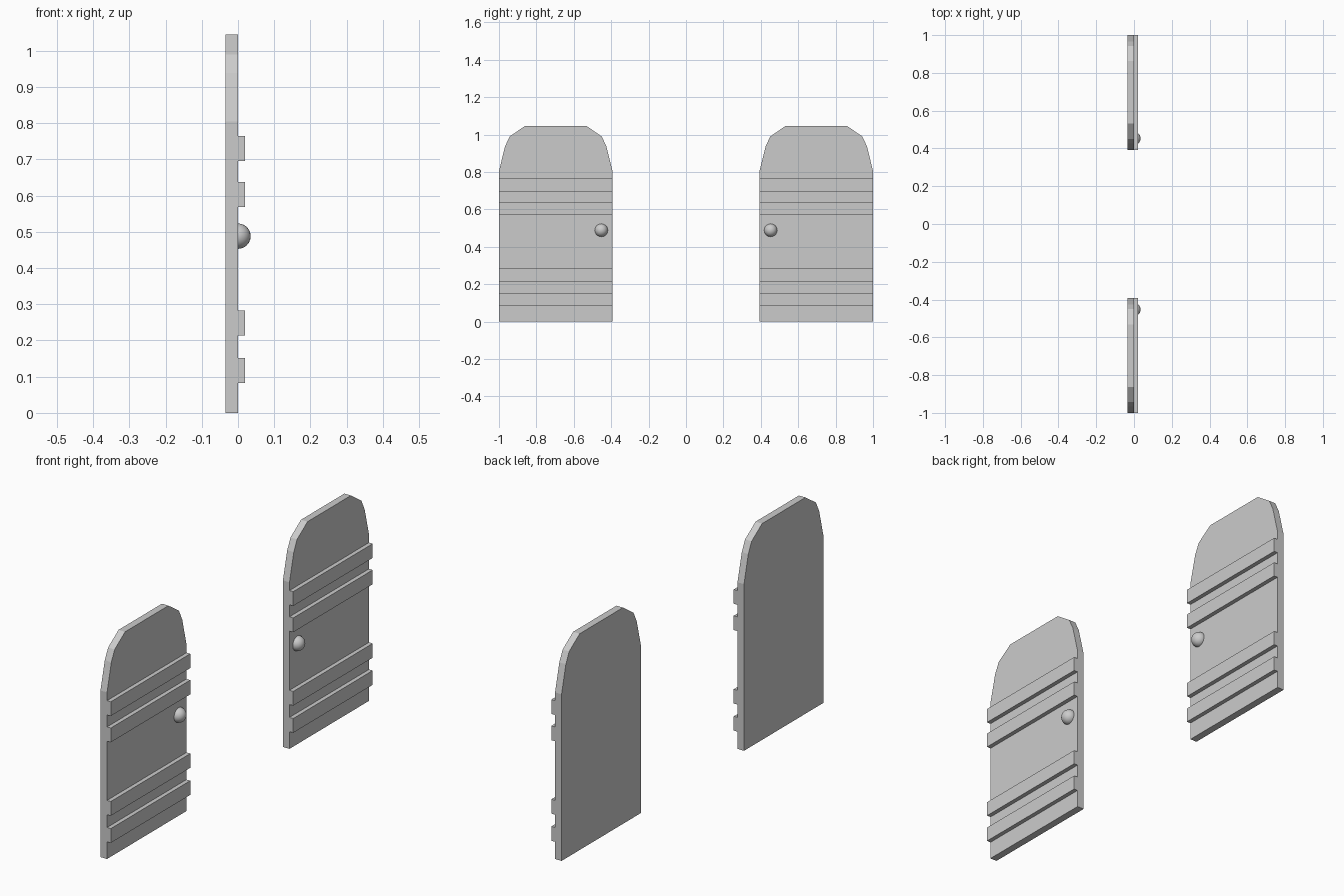
import bpy, bmesh
from mathutils import Matrix

if "Cube" in bpy.data.objects:
    bpy.data.objects.remove(bpy.data.objects["Cube"])

INNER, OUTER = 0.393, 1.0
MID, HALF = (INNER + OUTER) / 2, (OUTER - INNER) / 2


def finish(name, bm, smooth=False):
    bmesh.ops.recalc_face_normals(bm, faces=bm.faces)
    for f in bm.faces:
        f.smooth = smooth
    mesh = bpy.data.meshes.new(name)
    bm.to_mesh(mesh)
    bm.free()
    obj = bpy.data.objects.new(name, mesh)
    bpy.context.collection.objects.link(obj)
    return obj


def extruded(name, outline, x0, x1):
    """Extrude a (y, z) outline along x."""
    bm = bmesh.new()
    face = bm.faces.new([bm.verts.new((x0, y, z)) for y, z in outline])
    ext = bmesh.ops.extrude_face_region(bm, geom=[face])
    verts = [v for v in ext["geom"] if isinstance(v, bmesh.types.BMVert)]
    bmesh.ops.translate(bm, verts=verts, vec=(x1 - x0, 0, 0))
    return finish(name, bm)


# Half outline of the rounded-top door: (inset from edge, height)
half = [(0, 0), (0, 0.805), (0.033, 0.938), (0.058, 0.99), (0.138, 1.045)]

for label, side in (("left", -1), ("right", 1)):
    cy = side * MID

    # Door panel
    outline = [(cy - HALF + d, z) for d, z in half]
    outline += [(cy + HALF - d, z) for d, z in reversed(half)]
    extruded(f"{label}_door_panel", outline, -0.035, 0.0)

    # Horizontal battens
    for i, z in enumerate((0.083, 0.214, 0.569, 0.696)):
        a, b, t = cy - HALF, cy + HALF, z + 0.069
        extruded(f"{label}_batten_{i + 1}", [(a, z), (b, z), (b, t), (a, t)], 0.0, 0.02)

    # Half-round knob near the inner edge
    bm = bmesh.new()
    bmesh.ops.create_uvsphere(bm, u_segments=24, v_segments=12, radius=0.035)
    bmesh.ops.bisect_plane(bm, geom=bm.verts[:] + bm.edges[:] + bm.faces[:],
                           plane_co=(-0.003, 0, 0), plane_no=(1, 0, 0), clear_inner=True)
    bmesh.ops.transform(bm, verts=bm.verts, matrix=Matrix.Translation((0, side * 0.453, 0.488)))
    finish(f"{label}_knob", bm, smooth=True)
